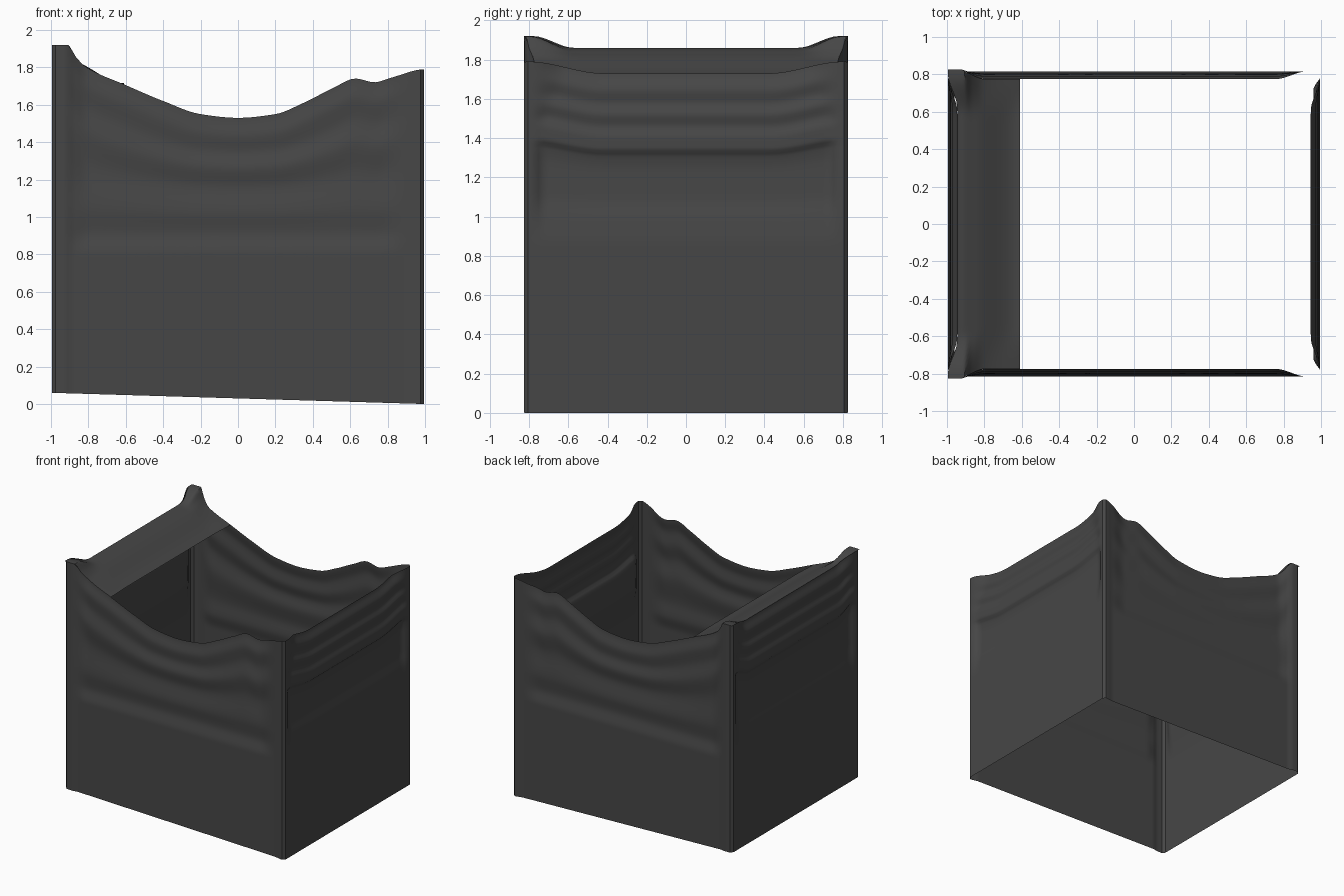
import bpy, bmesh, math

if "Cube" in bpy.data.objects:
    bpy.data.objects.remove(bpy.data.objects["Cube"])

HX, HY = 0.995, 0.825      # half length and half width of the sleeve
ROWS = 110

grey = bpy.data.materials.new("dark grey cloth")
grey.diffuse_color = (0.062, 0.062, 0.062, 1)
grey.use_nodes = True
grey.node_tree.nodes["Principled BSDF"].inputs["Base Color"].default_value = grey.diffuse_color


def smooth(a, b, v):
    t = max(0.0, min(1.0, (v - a) / (b - a)))
    return t * t * (3 - 2 * t)


def lerp(a, b, t):
    return a + (b - a) * t


def curve(keys, v):
    """Smooth (monotone-ish Hermite) curve through key points."""
    n = len(keys)
    if v <= keys[0][0]:
        return keys[0][1]
    if v >= keys[-1][0]:
        return keys[-1][1]

    def slope(i):
        if i == 0 or i == n - 1:
            return 0.0
        d0 = (keys[i][1] - keys[i - 1][1]) / (keys[i][0] - keys[i - 1][0])
        d1 = (keys[i + 1][1] - keys[i][1]) / (keys[i + 1][0] - keys[i][0])
        return 0.0 if d0 * d1 <= 0 else 2 * d0 * d1 / (d0 + d1)
    for i in range(n - 1):
        (x0, y0), (x1, y1) = keys[i], keys[i + 1]
        if v <= x1:
            h = x1 - x0
            t = (v - x0) / h
            return ((2*t**3 - 3*t*t + 1) * y0 + (t**3 - 2*t*t + t) * h * slope(i)
                    + (3*t*t - 2*t**3) * y1 + (t**3 - t*t) * h * slope(i + 1))


# sagging top edge of the front and back walls (x, z)
SAG = [(-1, 1.92), (-0.91, 1.92), (-0.87, 1.86), (-0.81, 1.80), (-0.6, 1.705),
       (-0.4, 1.62), (-0.2, 1.55), (0, 1.53), (0.2, 1.55), (0.35, 1.61),
       (0.5, 1.685), (0.63, 1.74), (0.73, 1.72), (0.82, 1.745), (1, 1.79)]
# how far each wall folds inwards at a given height (z, inset)
END_FOLDS = [(0.86, 0), (0.98, 0.012), (1.1, 0.032), (1.25, 0.036), (1.33, 0.026),
             (1.36, 0.006), (1.42, 0.006), (1.48, 0.022), (1.54, 0.012),
             (1.6, 0.03), (1.66, 0.022), (1.75, 0.05)]
SIDE_FOLDS = [(0.8, 0), (0.92, 0.018), (1.04, 0.01), (1.25, 0.026), (1.4, 0.014),
              (1.54, 0.03), (1.64, 0.024), (1.75, 0.04)]


def end_top(x, y):
    a = abs(y)
    if x < 0:
        return lerp(1.86, 1.92, smooth(0.57, 0.78, a))
    return lerp(1.73, 1.79, smooth(0.42, 0.8, a))


def shifted(z, top):
    """Make folds follow the top edge higher up on the wall."""
    return z + (1.75 - top) * smooth(0.9, 1.5, z)


def side_point(x, s, f):
    """Point on the front (s=-1) or back (s=1) wall at height fraction f."""
    top, low = curve(SAG, x), 0.03 - 0.03 * x
    z = lerp(low, top, f)
    mask = smooth(-0.92, -0.8, x) * (1 - smooth(0.76, 0.92, x))
    inset = 0.01 * smooth(-0.92, -0.89, x) * (1 - smooth(0.9, 0.97, x))
    inset += mask * curve(SIDE_FOLDS, shifted(z, top))
    return (x, s * (HY - inset), z)


def end_point(y, s, f):
    """Point on the left (s=-1) or right (s=1) wall at height fraction f."""
    top, low = end_top(s, y), 0.03 - 0.03 * s
    z = lerp(low, top, f)
    wide = lerp(0.10, 0.22, smooth(1.4, 1.75, shifted(z, top)))
    mask = 1 - smooth(HY - wide, HY - 0.04, abs(y))
    return (s * (HX - mask * curve(END_FOLDS, shifted(z, top))), y, z)


def make(name, grid, closed):
    bm = bmesh.new()
    v = [[bm.verts.new(p) for p in col] for col in grid]
    n = len(v)
    for i in range(n if closed else n - 1):
        a, b = v[i], v[(i + 1) % n]
        for j in range(len(a) - 1):
            bm.faces.new((a[j], b[j], b[j + 1], a[j + 1]))
    me = bpy.data.meshes.new(name)
    bm.to_mesh(me)
    bm.free()
    me.materials.append(grey)
    ob = bpy.data.objects.new(name, me)
    bpy.context.collection.objects.link(ob)
    bpy.ops.object.select_all(action='DESELECT')
    ob.select_set(True)
    bpy.context.view_layer.objects.active = ob
    bpy.ops.object.shade_smooth_by_angle(angle=math.radians(35))
    return ob


# four-walled open sleeve, built as one ring of columns (counter-clockwise)
R = 0.02
NX, NY = 90, 60
fr = [j / ROWS for j in range(ROWS + 1)]
xs = [lerp(-HX + R, HX - R, i / NX) for i in range(NX + 1)]
ys = [lerp(-HY + R, HY - R, i / NY) for i in range(NY + 1)]
ring = [[side_point(x, -1, f) for f in fr] for x in xs]
ring += [[end_point(y, 1, f) for f in fr] for y in ys]
ring += [[side_point(x, 1, f) for f in fr] for x in reversed(xs)]
ring += [[end_point(y, -1, f) for f in fr] for y in reversed(ys)]
make("sleeve_walls", ring, True)


# sloping strip that folds over from the tall left wall
CENTRE = [(-0.99, 1.86), (-0.93, 1.855), (-0.85, 1.825), (-0.61, 1.715)]
NS = 30
strip = []
for i in range(NS + 1):
    col = []
    for y in ys:
        x0 = end_point(y, -1, 1)[0]
        x = lerp(x0, -0.61, i / NS)
        edge = side_point(x, 1, 1)
        k = smooth(0.57, 0.78, abs(y))
        z = lerp(curve(CENTRE, x), edge[2], k)
        if i == 0:
            z = end_top(-1, y)
        col.append((x, y * edge[1] / (HY - R), z))
    strip.append(col)
make("top_strip", strip, False)
